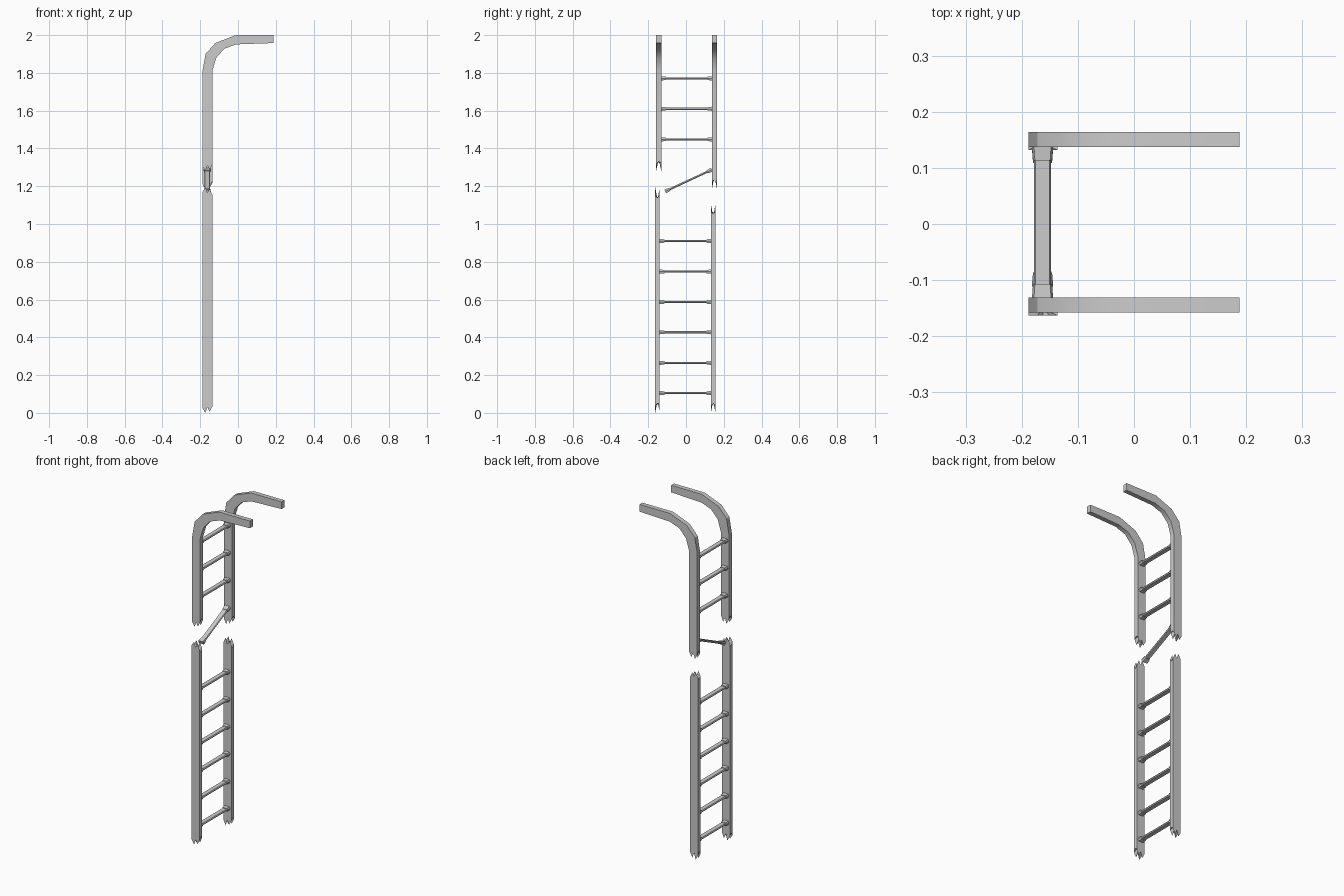
import bpy, bmesh, math, random
from mathutils import Vector, Matrix

if "Cube" in bpy.data.objects:
    bpy.data.objects.remove(bpy.data.objects["Cube"])

random.seed(4)
XO, XI = -0.188, -0.136          # outer and inner edge of a rail
XC = (XO + XI) / 2
T = [0, 0.3, 0.5, 0.72, 1]       # points across the wide face


def finish(bm, name, angle=30):
    bmesh.ops.recalc_face_normals(bm, faces=bm.faces)
    me = bpy.data.meshes.new(name)
    bm.to_mesh(me)
    bm.free()
    ob = bpy.data.objects.new(name, me)
    bpy.context.collection.objects.link(ob)
    bpy.ops.object.select_all(action='DESELECT')
    ob.select_set(True)
    bpy.context.view_layer.objects.active = ob
    bpy.ops.object.shade_smooth_by_angle(angle=math.radians(angle))
    return ob


def section(outer, inner, y0, y1):
    """Ring of 12 points around a rail, from its outer and inner (x, z)."""
    o, i = Vector((outer[0], 0, outer[1])), Vector((inner[0], 0, inner[1]))
    at = lambda t, y: o.lerp(i, t) + Vector((0, y, 0))
    ym = (y0 + y1) / 2
    return ([at(t, y0) for t in T] + [at(1, ym)]
            + [at(t, y1) for t in reversed(T)] + [at(0, ym)])


def torn(z, inward, y0, y1):
    """Jagged rail end: z is the tip height, inward is the depth direction."""
    face = [0.03, 0.0, 0.035, 0.008, 0.04]
    depth = face + [0.058] + face[::-1] + [0.055]
    ring = section((XO, z), (XI, z), y0, y1)
    for p, d in zip(ring, depth):
        p.z += inward * d * random.uniform(0.8, 1.05)
    return ring


def rail(name, rings, caps):
    bm = bmesh.new()
    vr = [[bm.verts.new(p) for p in r] for r in rings]
    n = len(vr[0])
    for a, b in zip(vr, vr[1:]):
        for k in range(n):
            bm.faces.new((a[k], a[(k + 1) % n], b[(k + 1) % n], b[k]))
    # torn ends get a recessed hollow, clean ends a flat cap
    for ring, cap in zip((vr[0], vr[-1]), caps):
        if cap is None:
            bm.faces.new(ring)
        else:
            c = bm.verts.new(cap)
            for k in range(n):
                bm.faces.new((ring[k], ring[(k + 1) % n], c))
    return finish(bm, name)


# lower rails, torn at both ends
for side, y0, y1, top in (("left", -0.163, -0.139, 1.195), ("right", 0.132, 0.156, 1.105)):
    rings = [torn(0, 1, y0, y1),
             section((XO, 0.075), (XI, 0.075), y0, y1),
             section((XO, top - 0.075), (XI, top - 0.075), y0, y1),
             torn(top, -1, y0, y1)]
    ym = (y0 + y1) / 2
    rail("lower_rail_" + side, rings, ((XC, ym, 0.065), (XC, ym, top - 0.065)))

# upper rails, torn at the bottom and bent over at the top
BEND = [((XO, 1.81), (XI, 1.81)), ((-0.172, 1.90), (-0.115, 1.88)),
        ((-0.12, 1.958), (-0.072, 1.928)), ((-0.012, 2.0), (-0.008, 1.951)),
        ((0.188, 2.0), (0.188, 1.958))]
for side, y0, y1, low in (("left", -0.158, -0.131, 1.28), ("right", 0.137, 0.164, 1.185)):
    rings = [torn(low, 1, y0, y1), section((XO, low + 0.08), (XI, low + 0.08), y0, y1)]
    rings += [section(o, i, y0, y1) for o, i in BEND]
    rail("upper_rail_" + side, rings, ((XC, (y0 + y1) / 2, low + 0.065), None))


def bar(bm, y0, y1, w0, w1, h0, h1, mat):
    """Flattened six-sided bar along y, tapering from (w0, h0) to (w1, h1)."""
    rings = []
    for y, w, h in ((y0, w0, h0), (y1, w1, h1)):
        pts = [(-w, 0), (-w * 0.8, -h), (w * 0.8, -h), (w, 0), (w * 0.8, h), (-w * 0.8, h)]
        rings.append([bm.verts.new(mat @ Vector((x, y, z))) for x, z in pts])
    a, b = rings
    for k in range(6):
        bm.faces.new((a[k], a[(k + 1) % 6], b[(k + 1) % 6], b[k]))
    bm.faces.new(a)
    bm.faces.new(b)


def rung(name, mat, half=0.137):
    bm = bmesh.new()
    bar(bm, -half, half, 0.0155, 0.0155, 0.0055, 0.0055, mat)
    for s in (-1, 1):                                   # end sockets
        bar(bm, s * (half + 0.001), s * (half - 0.025), 0.019, 0.017, 0.011, 0.009, mat)
    return finish(bm, name, 20)


# rungs of both halves
for k, z in enumerate((0.105, 0.265, 0.427, 0.587, 0.748, 0.91)):
    rung("lower_rung_%d" % (k + 1), Matrix.Translation((-0.163, -0.003, z)), 0.137)
for k, z in enumerate((1.448, 1.61, 1.771)):
    rung("upper_rung_%d" % (k + 1), Matrix.Translation((-0.163, 0.003, z)), 0.135)

# broken rung, hanging from the right rail
rung("broken_rung", Matrix.Translation((-0.163, 0.013, 1.23))
     @ Matrix.Rotation(math.radians(25), 4, 'X'), 0.135)
